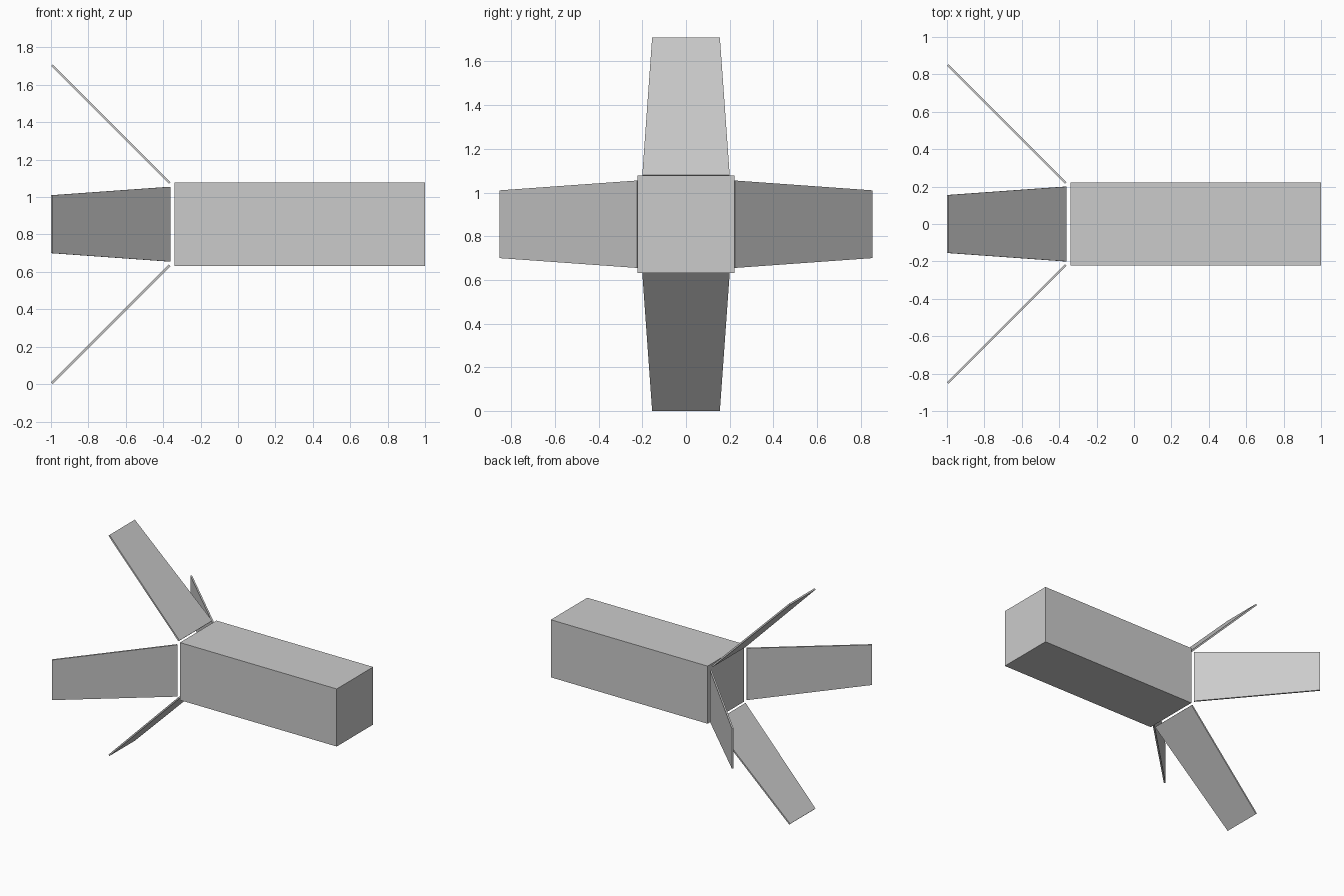
import bpy
import bmesh
from math import radians
from mathutils import Matrix, Vector

cube = bpy.data.objects.get("Cube")
if cube:
    bpy.data.objects.remove(cube, do_unlink=True)

AXIS_Z = 0.855        # height of the body's long axis
THICK = 0.012         # fin thickness

grey = bpy.data.materials.new("light_grey")
grey.use_nodes = True
grey.diffuse_color = (0.6, 0.6, 0.6, 1)
grey.node_tree.nodes["Principled BSDF"].inputs["Base Color"].default_value = (0.6, 0.6, 0.6, 1)


def add_object(name, bm):
    bmesh.ops.recalc_face_normals(bm, faces=bm.faces)
    mesh = bpy.data.meshes.new(name)
    bm.to_mesh(mesh)
    bm.free()
    mesh.materials.append(grey)
    obj = bpy.data.objects.new(name, mesh)
    obj.location.z = AXIS_Z
    bpy.context.collection.objects.link(obj)
    return obj


# Square body
bm = bmesh.new()
bmesh.ops.create_cube(bm, size=1)
bmesh.ops.scale(bm, verts=bm.verts, vec=(1.34, 0.445, 0.445))
bmesh.ops.translate(bm, verts=bm.verts, vec=(0.33, 0, 0))
add_object("body", bm)


# Tapered fin splayed back at 45 degrees, turned about the body's axis
def add_fin(name, angle):
    root, tip = Vector((-0.365, 0, 0.22)), Vector((-0.995, 0, 0.85))
    side = Vector((1, 0, 1)).normalized() * THICK / 2
    bm = bmesh.new()
    outline = [(root, -0.2), (root, 0.2), (tip, 0.155), (tip, -0.155)]
    face = bm.faces.new([bm.verts.new(p + Vector((0, y, 0)) - side) for p, y in outline])
    top = bmesh.ops.extrude_face_region(bm, geom=[face])["geom"]
    moved = [v for v in top if isinstance(v, bmesh.types.BMVert)]
    bmesh.ops.translate(bm, verts=moved, vec=side * 2)
    bmesh.ops.rotate(bm, verts=bm.verts, matrix=Matrix.Rotation(radians(angle), 3, "X"))
    add_object(name, bm)


for i, name in enumerate(("top_fin", "front_fin", "bottom_fin", "back_fin")):
    add_fin(name, 90 * i)
